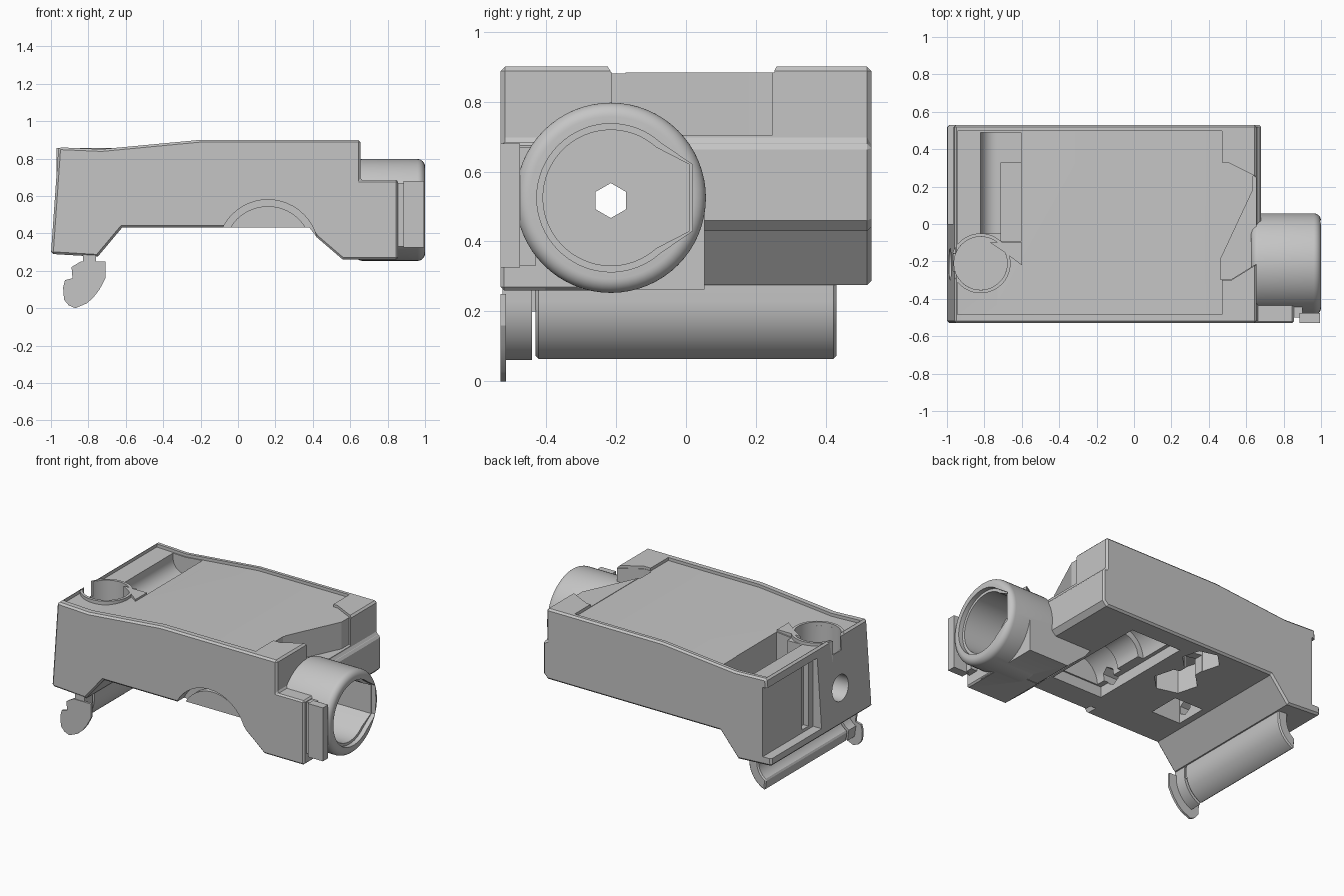
import bpy, bmesh, math

cube = bpy.data.objects.get("Cube")
if cube:
    bpy.data.objects.remove(cube)

grey = bpy.data.materials.new("plain grey")
grey.use_nodes = True
grey.diffuse_color = (0.56, 0.56, 0.56, 1)
grey.node_tree.nodes["Principled BSDF"].inputs["Base Color"].default_value = (0.56, 0.56, 0.56, 1)


def place(axis, u, v, w):
    return {"x": (w, u, v), "y": (u, w, v), "z": (u, v, w)}[axis]


def prism(name, pts, axis, lo, hi, bevel=0, segments=1):
    """Extrude an outline along an axis, optionally bevelling its sharp edges."""
    bm = bmesh.new()
    ends = [[bm.verts.new(place(axis, u, v, w)) for u, v in pts] for w in (lo, hi)]
    for ring in ends:
        bm.faces.new(ring)
    for i in range(len(pts)):
        j = (i + 1) % len(pts)
        bm.faces.new((ends[0][i], ends[0][j], ends[1][j], ends[1][i]))
    bmesh.ops.recalc_face_normals(bm, faces=bm.faces)
    if bevel:
        sharp = [e for e in bm.edges if e.calc_face_angle(0) > 0.95]
        bmesh.ops.bevel(bm, geom=sharp, offset=bevel, segments=segments,
                        profile=0.5, affect="EDGES", clamp_overlap=True)
    mesh = bpy.data.meshes.new(name)
    bm.to_mesh(mesh)
    bm.free()
    mesh.materials.append(grey)
    obj = bpy.data.objects.new(name, mesh)
    bpy.context.collection.objects.link(obj)
    return obj


def rect(u0, u1, v0, v1):
    return [(u0, v0), (u1, v0), (u1, v1), (u0, v1)]


def arc(cu, cv, r, a0=0, a1=360, n=48):
    steps = n if a1 - a0 >= 360 else n + 1
    return [(cu + r * math.cos(math.radians(a0 + (a1 - a0) * i / n)),
             cv + r * math.sin(math.radians(a0 + (a1 - a0) * i / n))) for i in range(steps)]


def combine(target, other, operation):
    mod = target.modifiers.new("combine", "BOOLEAN")
    mod.operation, mod.solver, mod.object = operation, "EXACT", other
    bpy.context.view_layer.update()
    graph = bpy.context.evaluated_depsgraph_get()
    mesh = bpy.data.meshes.new_from_object(target.evaluated_get(graph))
    target.modifiers.clear()
    target.data = mesh
    bpy.data.objects.remove(other)


def cut(pts, axis, lo, hi):
    combine(body, prism("cutter", pts, axis, lo, hi), "DIFFERENCE")


def smooth(obj):
    bpy.ops.object.select_all(action="DESELECT")
    obj.select_set(True)
    bpy.context.view_layer.objects.active = obj
    bpy.ops.object.shade_smooth_by_angle(angle=math.radians(16))


def flat_bore(r, flat):
    """Circle with one side cut to a flat, for the socket mouth."""
    return arc(TUBE_Y, TUBE_Z, r, 48, 312) + [(flat, TUBE_Z - 0.095), (flat, TUBE_Z + 0.095)]


TUBE_Y, TUBE_Z = -0.215, 0.525

# Housing
top = [(-0.96, 0.86), (-0.73, 0.85), (-0.2, 0.9)]
body = prism("housing", top + [(0.655, 0.9), (0.655, 0.685), (0.68, 0.675), (0.68, 0.46),
             (0.65, 0.43), (-0.62, 0.43), (-0.75, 0.275), (-1, 0.29)], "y", -0.53, 0.53, 0.012)

# Deep notch between the right corner blocks, then the shallow tray
cut([(0.462, -0.297), (0.518, -0.297), (0.72, -0.172), (0.72, 0.215), (0.635, 0.258),
     (0.635, 0.18), (0.462, -0.19)], "z", 0.705, 1.2)
cut([(0.44, -0.3), (0.52, -0.3), (0.73, -0.17), (0.73, 0.215), (0.5, 0.33), (0.44, 0.33)],
    "z", 0.883, 1.1)
tray = [(-0.945, 0.838), (-0.73, 0.83), (-0.2, 0.88), (0.47, 0.88), (0.47, 1), (-0.945, 1)]
cut(tray, "y", -0.485, 0.497)

# Lowered foot and socket tube
foot = prism("foot", [(0.36, 0.46), (0.42, 0.38), (0.56, 0.26), (0.855, 0.26),
             (0.855, 0.685), (0.6, 0.685)], "y", -0.53, TUBE_Y, 0.01)
combine(body, foot, "UNION")
low_foot = prism("low_foot", [(0.36, 0.46), (0.42, 0.38), (0.56, 0.262), (0.85, 0.262),
                 (0.85, 0.53), (0.59, 0.53)], "y", -0.4, 0.053)
combine(body, low_foot, "UNION")
tube = prism("tube", arc(TUBE_Y, TUBE_Z, 0.272, n=64), "x", 0.625, 1.0, 0.04, 8)
combine(body, tube, "UNION")

# Flat-floored bay with a rounded corner, slot and round well at the left end
bay = arc(-0.735, 0.8, 0.085, 180, 270, 10) + [(-0.605, 0.715), (-0.605, 0.95), (-0.82, 0.95)]
cut(bay, "y", -0.05, 0.49)
cut(rect(-0.71, -0.602, 0.64, 0.97), "y", -0.09, 0.33)
cut(arc(-0.82, -0.21, 0.142), "z", 0.62, 1.05)
cut(rect(-0.25, -0.16, 0.76, 1.15), "x", -1.1, -0.9)

# Left end recess open to the back, with an upright slot, and the peg hole
cut(rect(0.0, 0.6, 0.34, 0.8), "x", -1.1, -0.935)
cut(rect(0.05, 0.12, 0.36, 0.78), "x", -1.15, -0.9)
cut(arc(TUBE_Y, 0.525, 0.085, n=32), "x", -1.1, -0.75)

# Socket bore with one flat side, and the hexagonal through hole
cut(flat_bore(0.194, 0.01), "x", 0.72, 1.1)
cut(flat_bore(0.212, 0.018), "x", 0.97, 1.15)
cut(arc(TUBE_Y, 0.517, 0.05, 30, 390, 6), "x", -1.2, 0.8)

# Arch in the front wall and openings in the underside
cut(arc(0.16, 0.31, 0.27), "y", -0.6, -0.45)
cut(rect(-0.02, 0.35, 0.3, 0.5), "y", -0.33, 0.4)
for y0, y1, r in ((-0.32, -0.1, 0.15), (-0.11, 0.1, 0.12), (0.09, 0.38, 0.16)):
    cut(arc(0.165, 0.5, r, n=32), "y", y0, y1)
for x, y, r, n in ((-0.2, 0.38, 0.12, 6), (-0.24, 0.1, 0.14, 6), (-0.47, -0.16, 0.15, 4)):
    cut(arc(x, y, r, 45, 405, n), "z", 0.3, 0.59)
cut(rect(-0.28, -0.18, 0.15, 0.38), "z", 0.28, 0.54)
smooth(body)

# Half disc seated inside the arch
smooth(prism("arch_disc", arc(0.16, 0.31, 0.235, 31, 149, 24), "y", -0.49, -0.44))

# Well collar and locating wedge
collar = arc(-0.82, -0.21, 0.16, -150, 160) + arc(-0.82, -0.21, 0.142, -150, 160)[::-1]
smooth(prism("well_collar", collar, "z", 0.62, 0.855))
smooth(prism("locating_wedge", [(-0.77, -0.1), (-0.6, -0.1), (-0.6, -0.22), (-0.68, -0.16)],
             "z", 0.7, 0.855))

# Clip block beside the tube
smooth(prism("clip_block", rect(0.885, 0.995, 0.325, 0.68), "y", -0.53, -0.475))
smooth(prism("clip_web", rect(0.84, 0.9, 0.33, 0.67), "y", -0.5, -0.43))

# Hanging lever: curved bar, neck, link and end flange
strip = arc(-0.94, 0.23, 0.18, -70, 0, 14) + [(-0.76, 0.3), (-0.83, 0.3)]
strip += arc(-0.94, 0.23, 0.11, -62, 0, 14)[::-1]
smooth(prism("lever_bar", strip, "y", -0.43, 0.43, 0.008))
smooth(prism("lever_neck", strip, "y", -0.525, -0.44))
smooth(prism("lever_link", rect(-0.81, -0.77, 0.2, 0.29), "y", -0.45, -0.42))
flange = [(-0.709, 0.25), (-0.709, 0.16), (-0.74, 0.1), (-0.775, 0.055), (-0.81, 0.025),
          (-0.87, 0.0), (-0.905, 0.015), (-0.93, 0.045), (-0.935, 0.11), (-0.925, 0.15),
          (-0.885, 0.16), (-0.89, 0.22), (-0.84, 0.25)]
smooth(prism("lever_flange", flange, "y", -0.53, -0.515))
